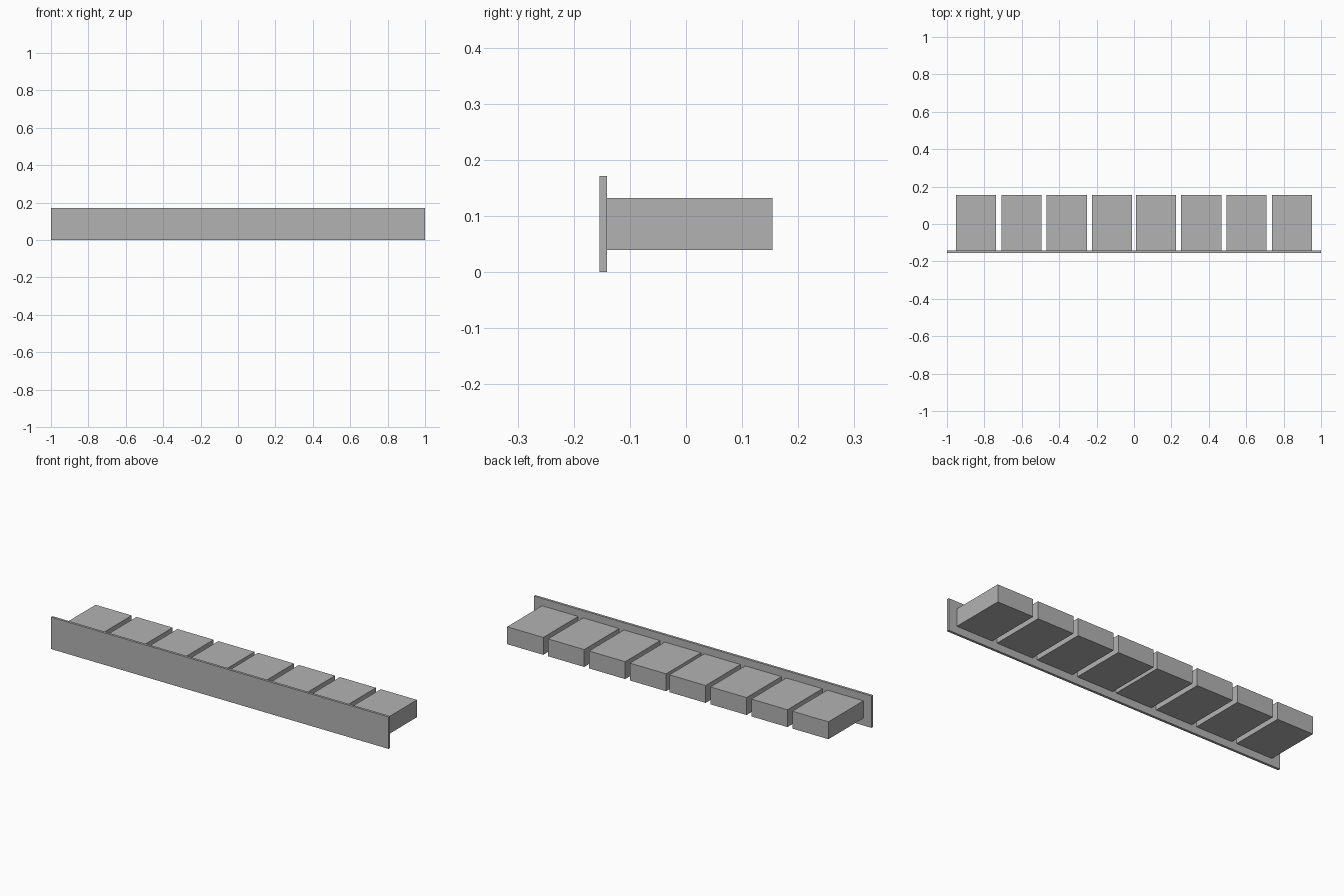
import bpy

cube = bpy.data.objects.get("Cube")
if cube:
    bpy.data.objects.remove(cube, do_unlink=True)

# Single flat grey material
grey = bpy.data.materials.new("light_grey")
grey.use_nodes = True
colour = (0.45, 0.45, 0.45, 1)
grey.diffuse_color = colour
bsdf = next(n for n in grey.node_tree.nodes if n.type == 'BSDF_PRINCIPLED')
bsdf.inputs["Base Color"].default_value = colour


def box(name, low, high):
    """Add a box spanning two opposite corners."""
    centre = [(a + b) / 2 for a, b in zip(low, high)]
    bpy.ops.mesh.primitive_cube_add(size=1, location=centre)
    obj = bpy.context.object
    obj.name = name
    obj.scale = [b - a for a, b in zip(low, high)]
    bpy.ops.object.transform_apply(location=False, rotation=False, scale=True)
    obj.data.materials.append(grey)
    return obj


# Long upright front panel
PANEL_BACK = -0.141
box("front_panel", (-1, -0.154, 0), (1, PANEL_BACK, 0.171))

# Row of blocks behind the panel, mirrored about the centre
HALF_WIDTH, FIRST, PITCH = 0.107, 0.117, 0.2425
for side, label in ((1, "left"), (-1, "right")):
    for i in range(4):
        x = side * (FIRST + i * PITCH)
        box(f"{label}_block_{i + 1}",
            (x - HALF_WIDTH, PANEL_BACK, 0.039),
            (x + HALF_WIDTH, 0.154, 0.132))
